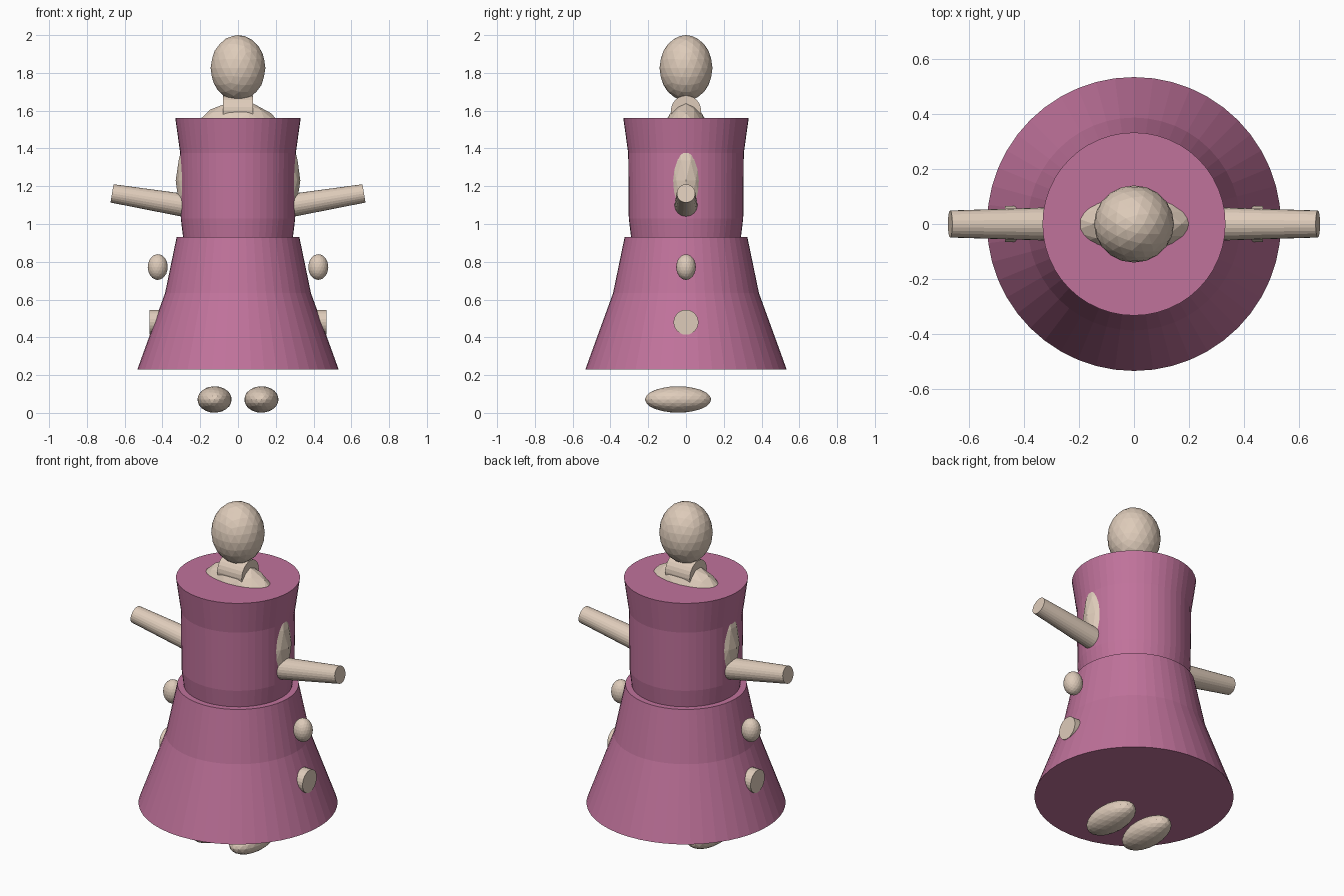
import bpy
import bmesh
import math
from mathutils import Vector

cube = bpy.data.objects.get("Cube")
if cube:
    bpy.data.objects.remove(cube, do_unlink=True)


def material(name, rgb):
    mat = bpy.data.materials.new(name)
    mat.use_nodes = True
    mat.diffuse_color = (*rgb, 1)
    mat.node_tree.nodes["Principled BSDF"].inputs["Base Color"].default_value = (*rgb, 1)
    return mat


pink = material("rose pink", (0.53, 0.17, 0.33))
skin = material("pale skin", (0.73, 0.60, 0.49))


def finish(name, bm, mat):
    bmesh.ops.recalc_face_normals(bm, faces=bm.faces)
    mesh = bpy.data.meshes.new(name)
    bm.to_mesh(mesh)
    bm.free()
    mesh.materials.append(mat)
    obj = bpy.data.objects.new(name, mesh)
    bpy.context.collection.objects.link(obj)
    return obj


def ellipsoid(name, centre, radii, mat=skin):
    bm = bmesh.new()
    bmesh.ops.create_icosphere(bm, subdivisions=3, radius=1)
    bmesh.ops.scale(bm, vec=radii, verts=bm.verts)
    bmesh.ops.translate(bm, vec=centre, verts=bm.verts)
    return finish(name, bm, mat)


def rod(name, start, end, r_start, r_end, sides=24, mat=skin):
    """Tapered, capped cylinder between two points."""
    a, b = Vector(start), Vector(end)
    bm = bmesh.new()
    bmesh.ops.create_cone(bm, cap_ends=True, segments=sides, radius1=r_start,
                          radius2=r_end, depth=(b - a).length)
    turn = (b - a).to_track_quat('Z', 'Y').to_matrix()
    bmesh.ops.rotate(bm, matrix=turn, verts=bm.verts)
    bmesh.ops.translate(bm, vec=(a + b) / 2, verts=bm.verts)
    return finish(name, bm, mat)


def lathe(name, profile, mat, sides=48):
    """Closed solid of revolution from (radius, height) pairs, bottom to top."""
    bm = bmesh.new()
    rings = []
    for r, z in profile:
        angles = [math.tau * i / sides for i in range(sides)]
        rings.append([bm.verts.new((r * math.cos(t), r * math.sin(t), z)) for t in angles])
    for low, high in zip(rings, rings[1:]):
        for i in range(sides):
            j = (i + 1) % sides
            bm.faces.new((low[i], low[j], high[j], high[i]))
    bm.faces.new(rings[0])
    bm.faces.new(rings[-1])
    return finish(name, bm, mat)


# Dress
lathe("skirt", [(0.533, 0.23), (0.386, 0.635), (0.325, 0.93)], pink)
lathe("bodice", [(0.29, 0.925), (0.303, 1.03), (0.306, 1.375), (0.332, 1.56)], pink)

# Head, neck and torso
ellipsoid("head", (0, 0, 1.826), (0.145, 0.14, 0.174))
rod("neck", (-0.08, 0, 1.6), (0.08, 0, 1.6), 0.08, 0.08)
ellipsoid("torso", (0, 0, 1.23), (0.33, 0.165, 0.42))

# Paired limbs
for side, s in (("left", 1), ("right", -1)):
    rod(side + "_forearm", (s * 0.25, 0, 1.093), (s * 0.667, 0, 1.162), 0.062, 0.049)
    ellipsoid(side + "_hand", (s * 0.425, 0, 0.772), (0.053, 0.052, 0.068))
    rod(side + "_hip_stub", (s * 0.3, 0, 0.48), (s * 0.468, 0, 0.48), 0.066, 0.066)
    ellipsoid(side + "_foot", (s * 0.124, -0.042, 0.071), (0.091, 0.176, 0.07))
